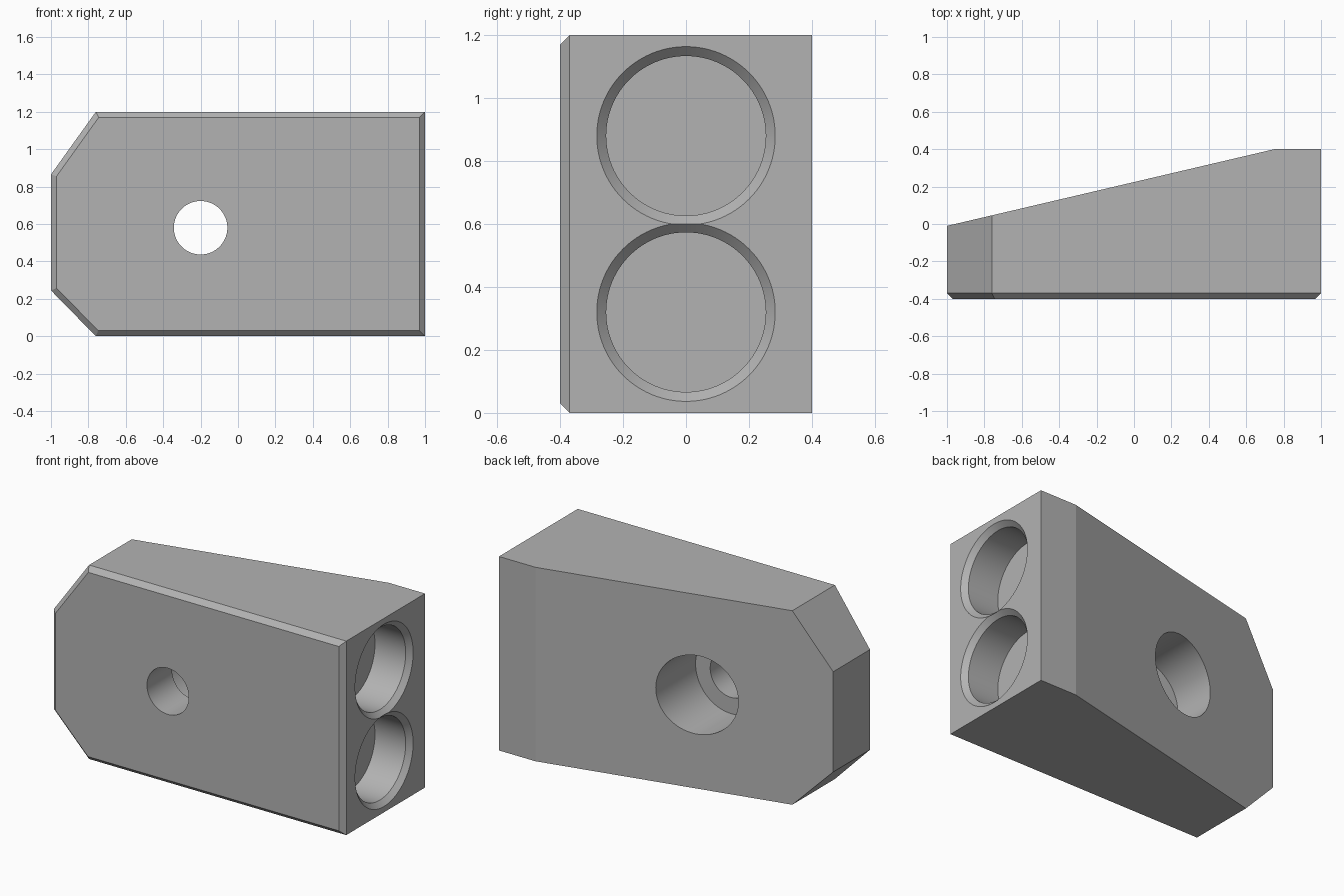
import bpy
import bmesh
import math
from mathutils import Vector

cube = bpy.data.objects.get("Cube")
if cube:
    bpy.data.objects.remove(cube, do_unlink=True)

grey = bpy.data.materials.new("plain grey")
grey.use_nodes = True
colour = (0.45, 0.45, 0.45, 1)
grey.diffuse_color = colour
grey.node_tree.nodes["Principled BSDF"].inputs["Base Color"].default_value = colour


def add_object(name, bm):
    bmesh.ops.recalc_face_normals(bm, faces=bm.faces)
    mesh = bpy.data.meshes.new(name)
    bm.to_mesh(mesh)
    bm.free()
    mesh.materials.append(grey)
    obj = bpy.data.objects.new(name, mesh)
    bpy.context.collection.objects.link(obj)
    return obj


def turned_cutter(name, profile, place, sides=96):
    """Closed turned solid from (position, radius) pairs; place maps to 3D."""
    bm = bmesh.new()
    rings = []
    for t, r in profile:
        angles = [math.tau * i / sides for i in range(sides)]
        rings.append([bm.verts.new(place(t, r * math.cos(a), r * math.sin(a)))
                      for a in angles])
    for a, b in zip(rings, rings[1:]):
        for i in range(sides):
            j = (i + 1) % sides
            bm.faces.new((a[i], a[j], b[j], b[i]))
    bm.faces.new(rings[0])
    bm.faces.new(rings[-1])
    cutter = add_object(name, bm)
    cutter.hide_render = True
    return cutter


def cut(body, cutter):
    mod = body.modifiers.new(cutter.name, 'BOOLEAN')
    mod.operation = 'DIFFERENCE'
    mod.solver = 'EXACT'
    mod.object = cutter
    bpy.context.view_layer.objects.active = body
    bpy.ops.object.modifier_apply(modifier=mod.name)
    bpy.data.objects.remove(cutter, do_unlink=True)


# Block: front outline pulled backwards
outline = [(-1, 0.245), (-0.76, 0), (1, 0), (1, 1.2), (-0.76, 1.2), (-1, 0.865)]
bm = bmesh.new()
front = bm.faces.new([bm.verts.new((x, -0.4, z)) for x, z in outline])
pulled = bmesh.ops.extrude_face_region(bm, geom=[front], use_keep_orig=True)
bmesh.ops.translate(bm, vec=(0, 0.8, 0),
                    verts=[v for v in pulled["geom"] if isinstance(v, bmesh.types.BMVert)])
bmesh.ops.recalc_face_normals(bm, faces=bm.faces)

# Chamfer round the front face
rim = [e for e in bm.edges if all(v.co.y < -0.39 for v in e.verts)]
bmesh.ops.bevel(bm, geom=rim, offset=0.03, offset_type='OFFSET',
                segments=1, affect='EDGES')

# Sloping back
result = bmesh.ops.bisect_plane(bm, geom=bm.verts[:] + bm.edges[:] + bm.faces[:],
                                plane_co=Vector((0.75, 0.4, 0)),
                                plane_no=Vector((-0.41, 1.75, 0)).normalized(),
                                clear_outer=True)
bmesh.ops.holes_fill(bm, edges=[e for e in bm.edges if e.is_boundary], sides=0)
block = add_object("block", bm)

# Counterbored hole through the block
cut(block, turned_cutter(
    "bolt_hole_cutter",
    [(-0.5, 0.143), (-0.155, 0.143), (-0.155, 0.243), (0.6, 0.243)],
    lambda t, u, v: (-0.2 + u, t, 0.58 + v)))

# Two chamfered round sockets in the end face
for height in (0.32, 0.88):
    cut(block, turned_cutter(
        "socket_cutter",
        [(0.76, 0.2535), (0.97, 0.2535), (1.03, 0.3135)],
        lambda t, u, v: (t, u, height + v)))

bpy.ops.object.select_all(action='DESELECT')
block.select_set(True)
bpy.context.view_layer.objects.active = block
bpy.ops.object.shade_smooth_by_angle(angle=math.radians(10))
